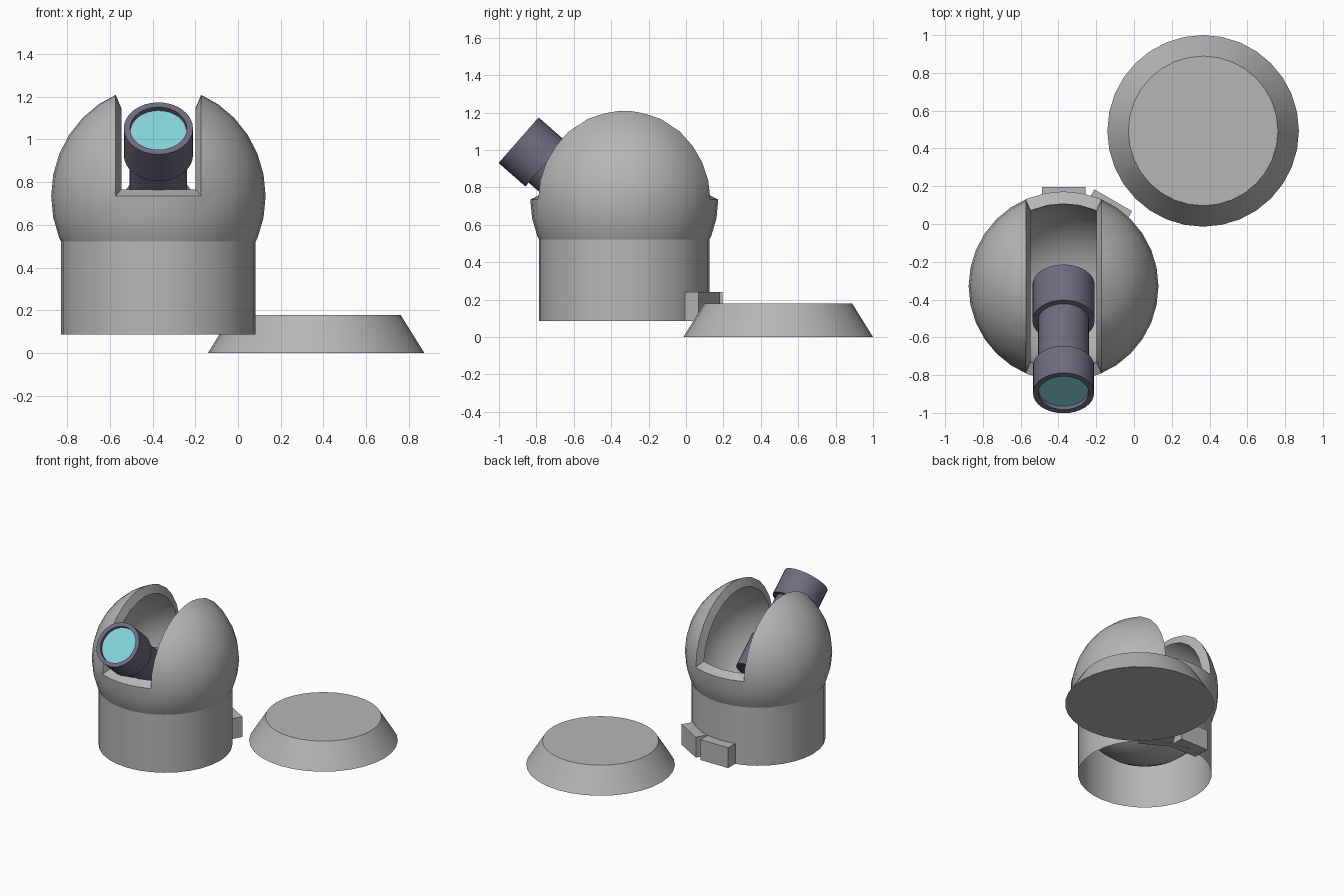
import bpy, bmesh, math
from mathutils import Matrix

if "Cube" in bpy.data.objects:
    bpy.data.objects.remove(bpy.data.objects["Cube"])

CX, CY = -0.373, -0.33          # building centre
DOME_Z, DOME_R = 0.735, 0.5025
SEGS = 32


def material(name, rgb):
    m = bpy.data.materials.new(name)
    m.diffuse_color = (*rgb, 1)
    m.use_nodes = True
    m.node_tree.nodes["Principled BSDF"].inputs["Base Color"].default_value = m.diffuse_color
    return m


GREY = material("concrete_grey", (0.47, 0.47, 0.47))
PURPLE = material("dark_purple_grey", (0.16, 0.148, 0.21))
GLASS = material("cyan_glass", (0.23, 0.65, 0.70))


def finish(name, bm, mat, matrix=Matrix()):
    bmesh.ops.recalc_face_normals(bm, faces=bm.faces[:])
    me = bpy.data.meshes.new(name)
    bm.to_mesh(me)
    bm.free()
    me.materials.append(mat)
    me.shade_smooth()
    me.set_sharp_from_angle(angle=math.radians(30))
    ob = bpy.data.objects.new(name, me)
    ob.matrix_world = matrix
    bpy.context.collection.objects.link(ob)
    return ob


def lathe(name, profile, mat, matrix):
    """Spin (radius, height) points around local z."""
    bm = bmesh.new()
    vs = [bm.verts.new((r, 0, z)) for r, z in profile]
    es = [bm.edges.new(p) for p in zip(vs, vs[1:])]
    bmesh.ops.spin(bm, geom=vs + es, axis=(0, 0, 1), cent=(0, 0, 0),
                   angle=2 * math.pi, steps=SEGS)
    bmesh.ops.remove_doubles(bm, verts=bm.verts[:], dist=1e-4)
    return finish(name, bm, mat, matrix)


# landing pad
lathe("landing_pad", [(0, 0), (0.507, 0), (0.396, 0.178), (0, 0.178)],
      GREY, Matrix.Translation((0.366, 0.493, 0)))

# open drum under the dome
lathe("drum_wall", [(0.456, 0.085), (0.456, 0.53)],
      GREY, Matrix.Translation((CX, CY, 0)))


# dome: sphere shell with a slot running front to back over the top
def build_dome():
    half = 0.2
    bm = bmesh.new()
    bmesh.ops.create_uvsphere(bm, u_segments=SEGS, v_segments=16, radius=DOME_R)
    for x in (-half, half):
        upper = [f for f in bm.faces if f.calc_center_median().z > 0]
        geom = upper + list({e for f in upper for e in f.edges}) \
            + list({v for f in upper for v in f.verts})
        bmesh.ops.bisect_plane(bm, geom=geom, plane_co=(x, 0, 0),
                               plane_no=(1, 0, 0), dist=1e-4)
    slot = [f for f in bm.faces
            if f.calc_center_median().z > 0 and abs(f.calc_center_median().x) < half]
    bmesh.ops.delete(bm, geom=slot, context='FACES')
    # inner skin, then the rim joining both skins
    faces = bm.faces[:]
    rim = [e for e in bm.edges if e.is_boundary]
    inner = {}
    for v in bm.verts[:]:
        co = v.co * 0.87
        if v.is_boundary and abs(v.co.z) < 1e-3:
            co.z += 0.03
        inner[v] = co
    inner = {v: bm.verts.new(co) for v, co in inner.items()}
    for f in faces:
        bm.faces.new([inner[v] for v in reversed(f.verts)])
    for e in rim:
        a, b = e.verts
        bm.faces.new((a, b, inner[b], inner[a]))
    finish("dome", bm, GREY, Matrix.Translation((CX, CY, DOME_Z))
           @ Matrix.Diagonal((1, 1, 1.03, 1)))


build_dome()

# telescope: stepped tube with a recessed lens, tilted out of the slot
tilt = Matrix.Translation((CX, -0.895, 1.052)) @ Matrix.Rotation(math.radians(48.8), 4, 'X')
tube = [(0, -0.03), (0.133, -0.03), (0.133, 0), (0.162, 0), (0.162, -0.19),
        (0.135, -0.19), (0.135, -0.51), (0.165, -0.51), (0.165, -0.76), (0, -0.76)]
lathe("telescope_tube", tube, PURPLE, tilt)
lathe("telescope_lens", [(0, -0.03), (0.132, -0.03), (0.132, -0.024), (0, -0.024)],
      GLASS, tilt)

# utility boxes on the back of the drum
for name, angle in (("rear_box", 0), ("angled_rear_box", -30)):
    bm = bmesh.new()
    bmesh.ops.create_cube(bm, size=1, matrix=Matrix.Translation((0, 0.463, 0.163))
                          @ Matrix.Diagonal((0.23, 0.126, 0.153, 1)))
    finish(name, bm, GREY, Matrix.Translation((CX, CY, 0))
           @ Matrix.Rotation(math.radians(angle), 4, 'Z'))
